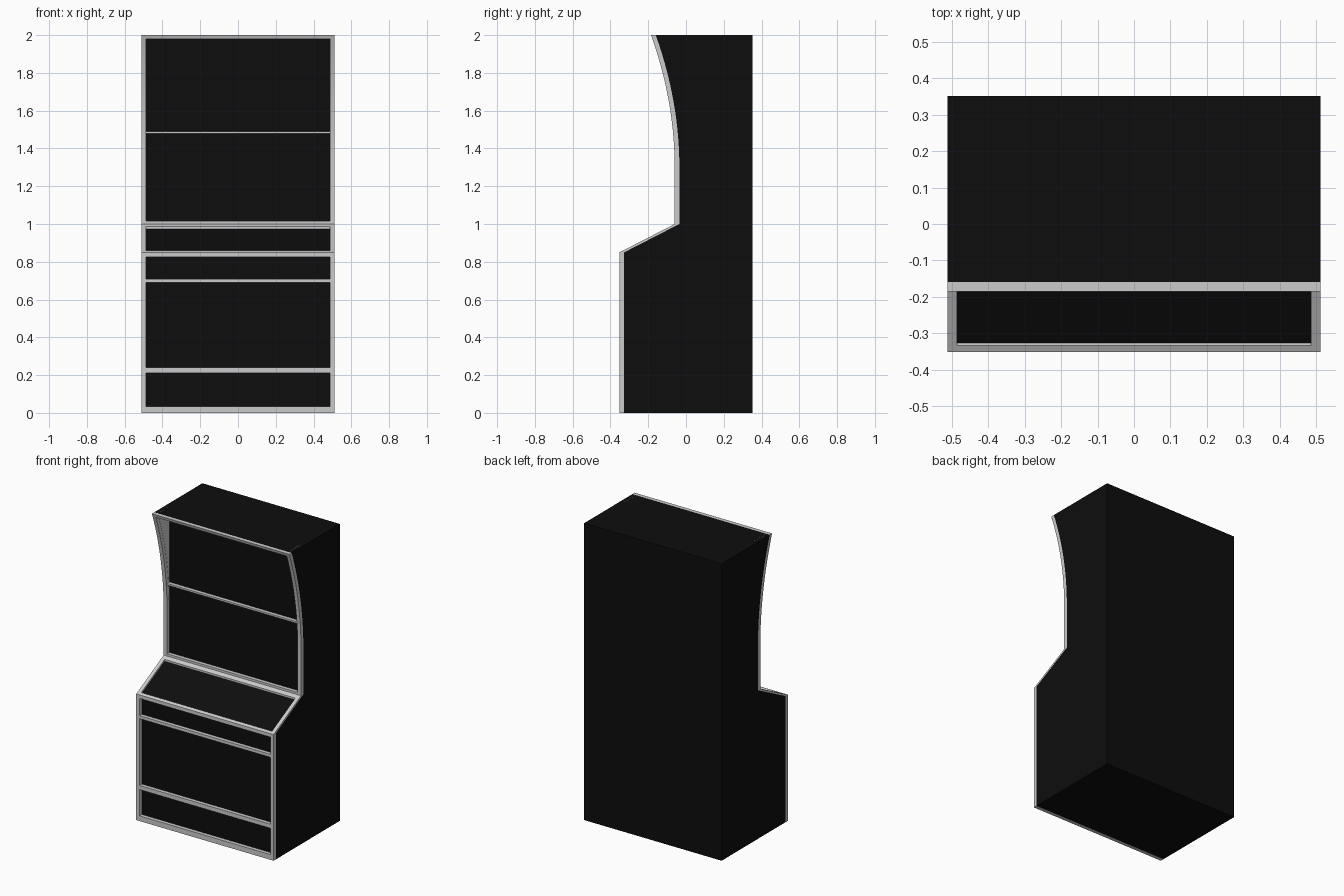
import bpy, bmesh

if "Cube" in bpy.data.objects:
    bpy.data.objects.remove(bpy.data.objects["Cube"])

W, IN = 0.512, 0.487      # outer half width, inner half width
BACK, FRONT = 0.352, -0.352
T = 0.025                 # trim depth

black = bpy.data.materials.new("black_finish")
black.diffuse_color = (0.004, 0.004, 0.004, 1)
black.use_nodes = True
black.node_tree.nodes["Principled BSDF"].inputs["Base Color"].default_value = black.diffuse_color


def prism(name, pts, x0, x1, mat=None, smooth=False):
    """Extrude a (y, z) profile from x0 to x1."""
    bm = bmesh.new()
    f = bm.faces.new([bm.verts.new((x0, y, z)) for y, z in pts])
    r = bmesh.ops.extrude_face_region(bm, geom=[f])
    vs = [v for v in r["geom"] if isinstance(v, bmesh.types.BMVert)]
    bmesh.ops.translate(bm, verts=vs, vec=(x1 - x0, 0, 0))
    bmesh.ops.recalc_face_normals(bm, faces=bm.faces)
    me = bpy.data.meshes.new(name)
    bm.to_mesh(me)
    bm.free()
    ob = bpy.data.objects.new(name, me)
    bpy.context.collection.objects.link(ob)
    if mat:
        me.materials.append(mat)
    if smooth:
        bpy.ops.object.select_all(action="DESELECT")
        ob.select_set(True)
        bpy.context.view_layer.objects.active = ob
        bpy.ops.object.shade_smooth_by_angle()
    return ob


def bar(name, y0, y1, z0, z1, mat=None, x=IN):
    return prism(name, [(y0, z0), (y1, z0), (y1, z1), (y0, z1)], -x, x, mat)


# Front edge outline: base, sloping desk, upright, forward-sweeping arc
SCREEN = -0.06
N = 14
arc = [(SCREEN - 0.125 * (i / N) ** 2, 1.3 + 0.7 * i / N) for i in range(N + 1)]
outer = [(FRONT, 0), (FRONT, 0.85), (SCREEN, 1.0)] + arc
inset = [(y + T, z) for y, z in outer]
panel_y = SCREEN + T

# Side panels, edge trim and inner cheek linings
for s, label in ((-1, "left"), (1, "right")):
    prism("side_panel_" + label, inset + [(BACK, 2), (BACK, 0)], s * IN, s * W, black)
    prism("edge_trim_" + label, outer + inset[::-1], s * IN, s * W, None, True)
    cheek = [(y + T, z) for y, z in arc]
    prism("cheek_lining_" + label, cheek + [(panel_y, 2)], s * (IN - 0.001), s * IN)

# Recessed core with lower front, desk and upright panels
prism("cabinet_core", inset[:3] + [(panel_y, 1.98), (BACK, 1.98), (BACK, 0)], -IN, IN, black)

# Roof, its lining and its front trim
top_y = inset[-1][0]
bar("roof", top_y, BACK, 1.98, 2.0, black)
bar("roof_lining", top_y, panel_y, 1.979, 1.98)
ft = outer[-1][0]
prism("roof_trim", [(ft + 0.007, 1.979), (top_y, 1.979), (top_y, 2), (ft, 2)], -IN, IN)

# Horizontal rails on the lower front
for name, z0, z1 in (("base_rail", 0, 0.035), ("kick_rail", 0.212, 0.24), ("drawer_rail", 0.69, 0.71)):
    bar(name, FRONT, FRONT + T, z0, z1)

# Desk front rail follows the slope
k = 0.15 / (SCREEN - FRONT)
e = 0.018
prism("desk_front_rail", [(FRONT, 0.826), (FRONT + T, 0.826), (FRONT + T, 0.85),
                          (FRONT + e, 0.85 + k * e), (FRONT, 0.85)], -IN, IN)

# Desk rear rail and upright base rail
prism("desk_rear_rail", [(SCREEN - 0.025, 1 - k * 0.025), (SCREEN - 0.025, 1 - k * 0.05),
                         (panel_y, 1 - 0.002), (panel_y, 1.0), (SCREEN, 1.0)], -IN, IN)
bar("upright_base_rail", SCREEN, panel_y, 1.0, 1.015)

# Thin rail across the middle of the upright
bar("upright_mid_rail", SCREEN, panel_y, 1.478, 1.49)
